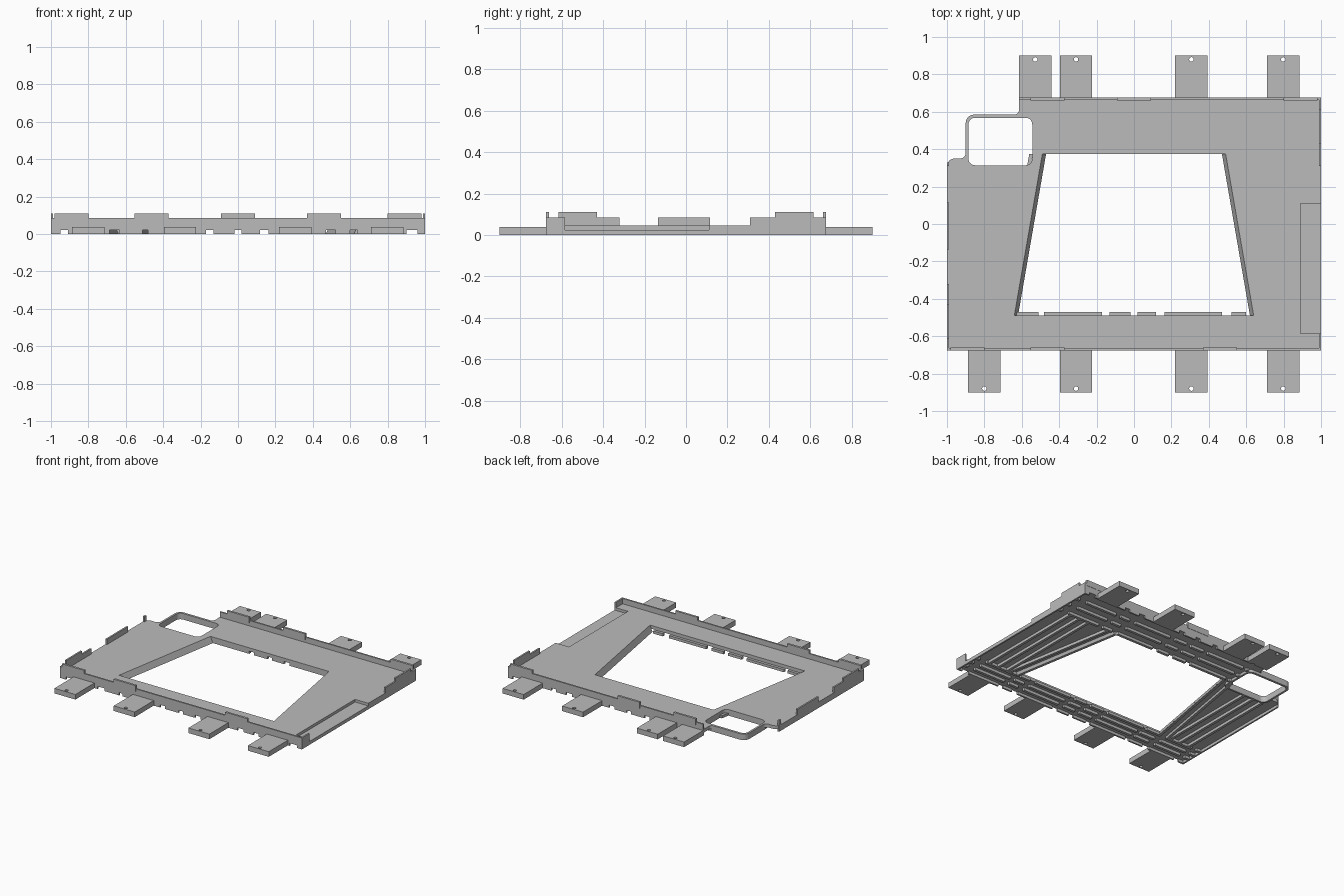
import bpy, bmesh, math
from mathutils import Vector

cube = bpy.data.objects.get("Cube")
if cube:
    bpy.data.objects.remove(cube, do_unlink=True)

grey = bpy.data.materials.new("matte grey")
grey.use_nodes = True
grey.diffuse_color = (0.5, 0.5, 0.5, 1)
grey.node_tree.nodes["Principled BSDF"].inputs["Base Color"].default_value = (0.5, 0.5, 0.5, 1)

DECK_LOW, DECK_TOP, WALL_TOP, TAB_TOP = 0.02, 0.045, 0.085, 0.11
WALL = 0.012


def finish(name, bm):
    bmesh.ops.recalc_face_normals(bm, faces=bm.faces)
    mesh = bpy.data.meshes.new(name)
    bm.to_mesh(mesh)
    bm.free()
    mesh.materials.append(grey)
    obj = bpy.data.objects.new(name, mesh)
    bpy.context.scene.collection.objects.link(obj)
    return obj


def loft(bm, low, high, z0, z1):
    """Closed prism between two outlines with equal point counts."""
    a = [bm.verts.new((x, y, z0)) for x, y in low]
    b = [bm.verts.new((x, y, z1)) for x, y in high]
    bm.faces.new(a[::-1])
    bm.faces.new(b)
    n = len(a)
    for i in range(n):
        j = (i + 1) % n
        bm.faces.new((a[i], a[j], b[j], b[i]))


def rect(x0, x1, y0, y1):
    return [(x0, y0), (x1, y0), (x1, y1), (x0, y1)]


def box(bm, x0, x1, y0, y1, z0, z1):
    outline = rect(x0, x1, y0, y1)
    loft(bm, outline, outline, z0, z1)


def prism(name, low, z0, z1, high=None):
    bm = bmesh.new()
    loft(bm, low, high or low, z0, z1)
    return finish(name, bm)


def rounded(points, radii, steps=6):
    """Round each corner of an outline with its own radius."""
    out = []
    for i, r in enumerate(radii):
        p = Vector(points[i])
        if r == 0:
            out.append(tuple(p))
            continue
        a = p + (Vector(points[i - 1]) - p).normalized() * r
        b = p + (Vector(points[(i + 1) % len(points)]) - p).normalized() * r
        centre = a + b - p
        for s in range(steps + 1):
            t = s / steps * math.pi / 2
            out.append(tuple(centre + (a - centre) * math.cos(t) + (b - centre) * math.sin(t)))
    return out


def cut(obj, cutters):
    """Subtract the cutters, bake the result and remove them."""
    for c in cutters:
        mod = obj.modifiers.new("cut", 'BOOLEAN')
        mod.operation, mod.solver, mod.object = 'DIFFERENCE', 'EXACT', c
        c.hide_render = True
    deps = bpy.context.evaluated_depsgraph_get()
    mesh = bpy.data.meshes.new_from_object(obj.evaluated_get(deps))
    obj.modifiers.clear()
    obj.data = mesh
    for c in cutters:
        bpy.data.objects.remove(c, do_unlink=True)


# Deck with tapered window, rounded opening and edge recess
outline = rounded([(-1, -.675), (1, -.675), (1, .675), (-.615, .675), (-.615, .585),
                   (-.9, .585), (-.9, .35), (-1, .35)],
                  [0, 0, 0, 0, .025, .045, .03, .04])
deck = prism("deck", outline, DECK_LOW, DECK_TOP)


def window(dx):
    f, b = .64 + dx, .49 + dx
    return [(-f, -.49), (f, -.49), (b, .375), (-b, .375)]


opening = rounded(rect(-.885, -.544, .314, .568), [.035] * 4)
cut(deck, [prism("window_cutter", window(-.02), 0, .09, window(.02)),
           prism("opening_cutter", opening, -.05, .1),
           prism("recess_cutter", rect(.89, 1.1, -.585, .11), .025, .1)])

# Deep rim around the rounded opening
rim = prism("opening_rim", rounded(rect(-.9, -.529, .3, .585), [.045] * 4), 0, DECK_LOW)
cut(rim, [prism("rim_cutter", opening, -.05, .1)])

# Cable gaps (centre, width) cut through the ribs that run sideways
GAPS = [(-.93, .04), (-.66, .055), (-.495, .03), (-.15, .04), (0, .04),
        (.14, .045), (.495, .05), (.62, .04), (.93, .06)]


def gapped_rib(bm, x0, x1, y, width):
    start = x0
    for c, w in GAPS:
        if c - w / 2 <= start or c + w / 2 >= x1:
            continue
        box(bm, start, c - w / 2, y - width / 2, y + width / 2, 0, DECK_LOW)
        start = c + w / 2
    box(bm, start, x1, y - width / 2, y + width / 2, 0, DECK_LOW)


bm = bmesh.new()
for y in (-.605, -.545, -.48):
    gapped_rib(bm, -.99, .99, y, .02)
for y in (.57, .475, .385):
    gapped_rib(bm, -.53, .99, y, .02)
finish("cross_ribs", bm)

# Ribs that run front to back, and sloped ribs along the window
bm = bmesh.new()
for side in (-1, 1):
    for x in (.72, .8, .88):
        back = .3 if side < 0 else .375
        box(bm, side * x - .01, side * x + .01, -.47, back, 0, DECK_LOW)
    for inner, width, lean in ((0, .02, .009), (.07, .02, 0)):
        def strip(shift):
            f, b = .62 + inner + shift, .47 + inner + shift
            return [(side * f, -.49), (side * (f + width), -.49),
                    (side * (b + width), .375), (side * b, .375)]
        loft(bm, strip(0), strip(lean), 0, DECK_LOW)
finish("lengthwise_ribs", bm)

# Front and back walls with raised tabs
for name, s, x0, tabs in (("front_wall", -1, -1, (-.89, -.4625, .46)),
                          ("back_wall", 1, -.615, (-.4625, 0, .89))):
    bm = bmesh.new()
    mid = s * (.675 - WALL / 2)
    gapped_rib(bm, x0, 1, mid, WALL)
    box(bm, x0, 1, mid - WALL / 2, mid + WALL / 2, DECK_LOW, WALL_TOP)
    for x in tabs:
        box(bm, x - .0915, x + .0915, mid - .008, mid + .008, WALL_TOP - .02, TAB_TOP)
    finish(name, bm)

# Side walls: low skirt, raised lengths and tabs
for name, s, skirt, raised, tab in (
        ("right_wall", -1, (-.675, .33), ((-.675, -.32), (-.135, .115), (.31, .33)), (-.615, -.43)),
        ("left_wall", 1, (-.675, .675), ((-.675, -.585), (.31, .675)), (.43, .615))):
    bm = bmesh.new()
    x0, x1 = sorted((s, s * (1 - WALL)))
    box(bm, x0, x1, *skirt, 0, DECK_LOW)
    for y0, y1 in raised:
        box(bm, x0, x1, y0, y1, DECK_LOW, WALL_TOP)
    box(bm, x0, x1, *tab, WALL_TOP, TAB_TOP)
    finish(name, bm)

# Mounting flaps with screw holes
for side, s, xs in (("front", -1, (-.8, -.31, .307, .798)),
                    ("back", 1, (-.528, -.31, .307, .798))):
    for i, x in enumerate(xs):
        y0, y1 = sorted((s * .675, s * .9))
        flap = prism(f"{side}_flap_{i + 1}", rect(x - .0865, x + .0865, y0, y1), 0, .038)
        hole = [(x + .012 * math.cos(t * math.pi / 8), s * .88 + .012 * math.sin(t * math.pi / 8))
                for t in range(16)]
        cut(flap, [prism("screw_cutter", hole, -.05, .1)])
